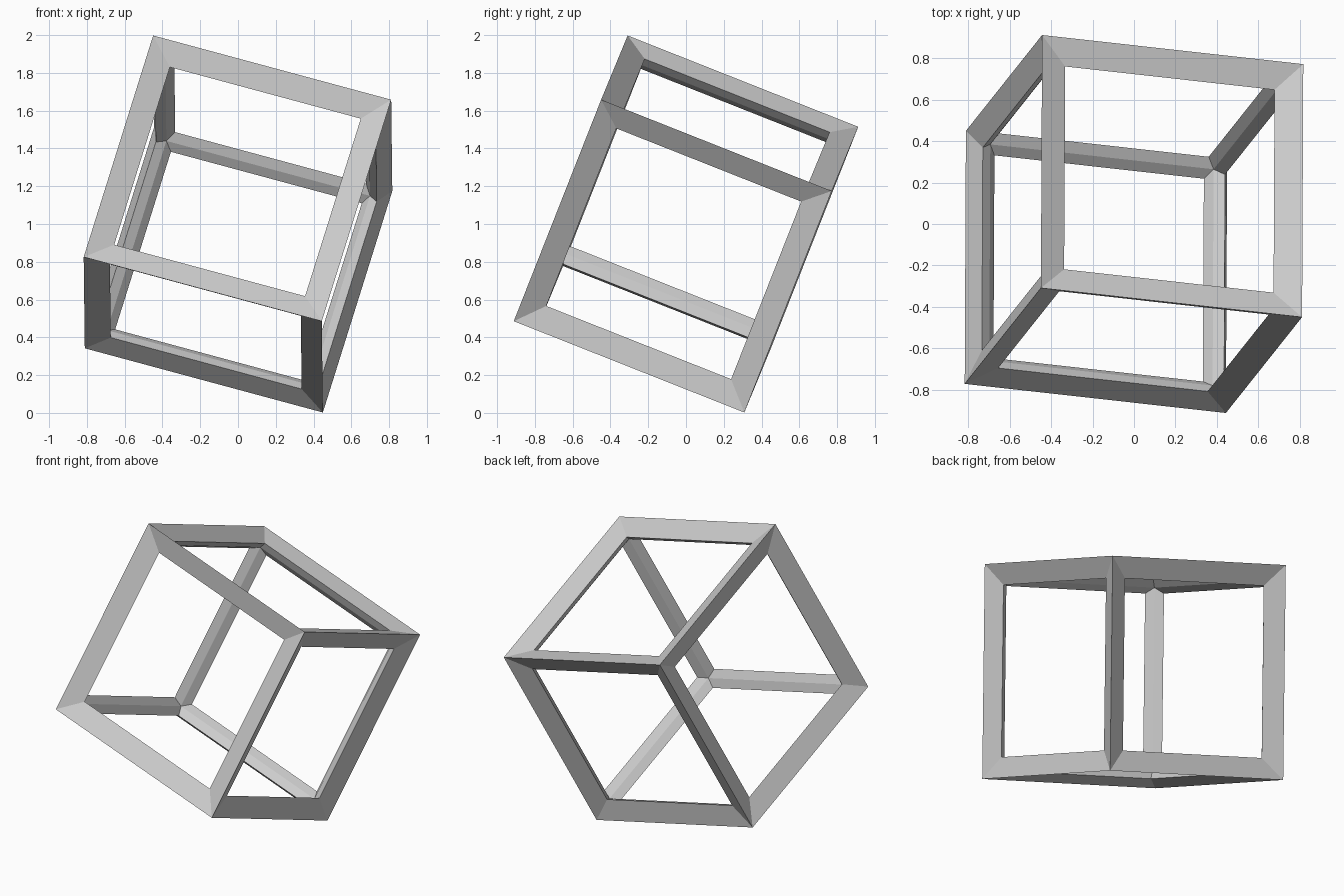
import bpy
from math import radians

if "Cube" in bpy.data.objects:
    bpy.data.objects.remove(bpy.data.objects["Cube"])

OUTER = 1.313      # outer edge length of the frame
BAR = 0.165        # wireframe thickness

# Tilted cube, turned into a mitred frame of diamond-section bars
size = OUTER - BAR / 3 ** 0.5
bpy.ops.mesh.primitive_cube_add(
    size=size, location=(0, 0, 1),
    rotation=(radians(-22.4), radians(15), radians(-6.36)))
frame = bpy.context.object
frame.name = "cube_frame"

wire = frame.modifiers.new("bars", 'WIREFRAME')
wire.thickness = BAR
wire.offset = 0
wire.use_even_offset = True
wire.use_replace = True
